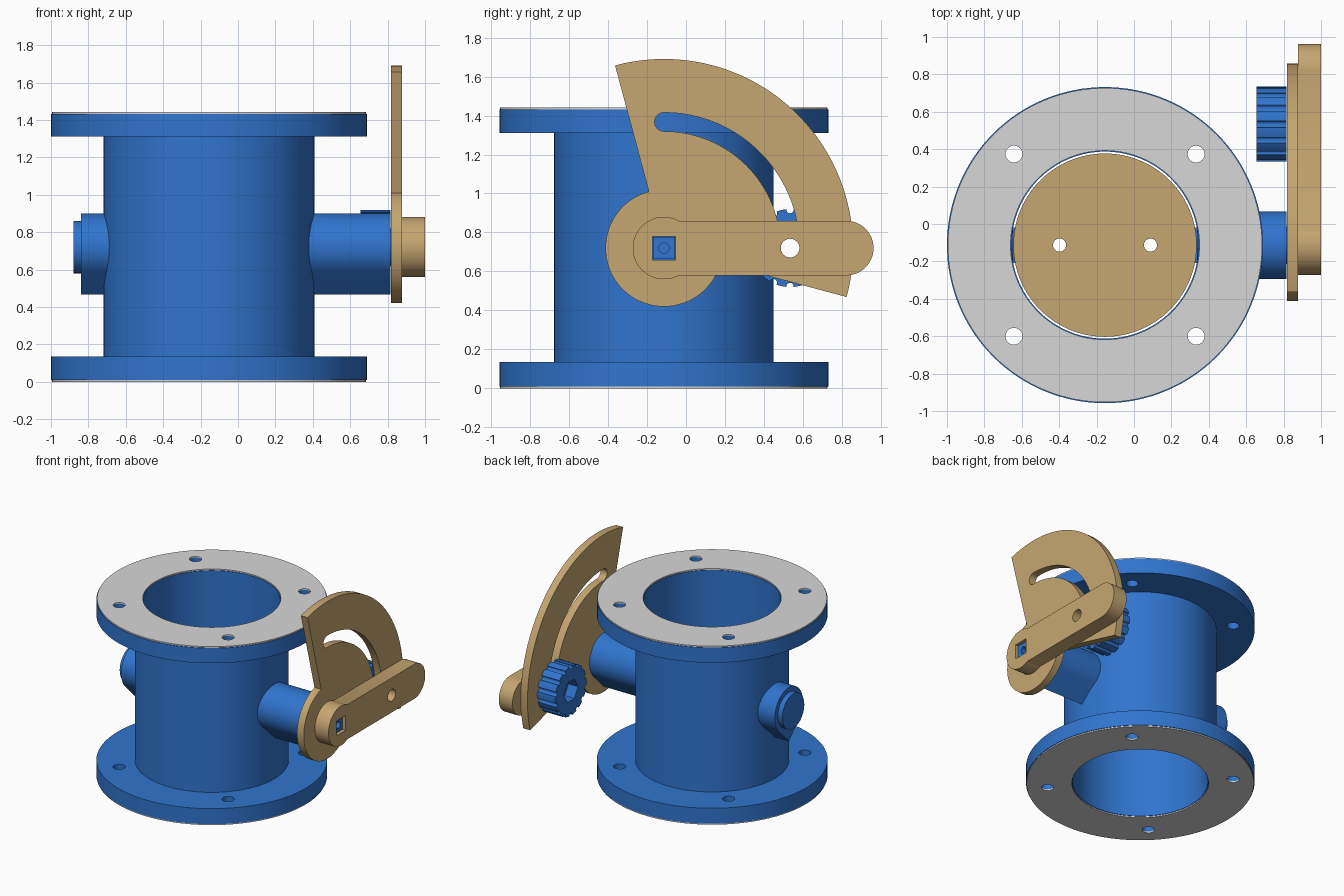
import bpy, bmesh, math
from mathutils import Vector

if "Cube" in bpy.data.objects:
    bpy.data.objects.remove(bpy.data.objects["Cube"])

CX, CY, CZ = -0.155, -0.113, 0.72      # valve axis and shaft height


def material(name, rgb):
    m = bpy.data.materials.new(name)
    m.diffuse_color = (*rgb, 1)
    m.use_nodes = True
    m.node_tree.nodes["Principled BSDF"].inputs["Base Color"].default_value = m.diffuse_color
    return m


BLUE = material("blue plastic", (0.03, 0.176, 0.62))
TAN = material("tan plastic", (0.56, 0.38, 0.165))
GREY = material("grey gasket", (0.68, 0.68, 0.68))


def arc(r, a0, a1, n=48, c=(0, 0)):
    """Points along an arc, angles in degrees."""
    return [(c[0] + r * math.cos(math.radians(a0 + (a1 - a0) * i / n)),
             c[1] + r * math.sin(math.radians(a0 + (a1 - a0) * i / n))) for i in range(n + 1)]


def circle(r, c=(0, 0), n=96):
    return arc(r, 0, 360, n, c)[:-1]


def rect(hu, hv, c=(0, 0)):
    return [(c[0] + s * hu, c[1] + t * hv) for s, t in ((-1, -1), (1, -1), (1, 1), (-1, 1))]


def prism(name, outline, a, b, mat, axis="Z"):
    """Extrude an outline from a to b: along z about the valve axis, or along x about the shaft."""
    def place(u, v, w):
        return Vector((CX + u, CY + v, w)) if axis == "Z" else Vector((w, CY + u, CZ + v))
    bm = bmesh.new()
    low = [bm.verts.new(place(u, v, a)) for u, v in outline]
    high = [bm.verts.new(place(u, v, b)) for u, v in outline]
    bm.faces.new(low)
    bm.faces.new(high)
    n = len(outline)
    for i in range(n):
        j = (i + 1) % n
        bm.faces.new((low[i], low[j], high[j], high[i]))
    bmesh.ops.recalc_face_normals(bm, faces=bm.faces)
    me = bpy.data.meshes.new(name)
    bm.to_mesh(me)
    bm.free()
    me.materials.append(mat)
    ob = bpy.data.objects.new(name, me)
    bpy.context.collection.objects.link(ob)
    return ob


def combine(ob, tools, op="DIFFERENCE"):
    """Apply booleans one by one and remove the tools."""
    for t in tools:
        bpy.context.view_layer.objects.active = ob
        m = ob.modifiers.new("combine", "BOOLEAN")
        m.operation, m.solver, m.object = op, "EXACT", t
        bpy.ops.object.modifier_apply(modifier=m.name)
        bpy.data.objects.remove(t)


def cut_x(outline, a, b, mat):
    return prism("cutter", outline, a, b, mat, "X")


def cut_z(outline, a, b, mat):
    return prism("cutter", outline, a, b, mat)


BOLTS = [(s * 0.487, t * 0.487) for s in (-1, 1) for t in (-1, 1)]

# Valve body: tube, two flanges and two teardrop shaft bosses
body = prism("valve_body", circle(0.563, n=128), 0.05, 1.39, BLUE)
teardrop = arc(0.18, -45, 225, 72) + [(0, -0.18 * math.sqrt(2))]
combine(body, [
    prism("flange", circle(0.845, n=128), 0.01, 0.135, BLUE),
    prism("flange", circle(0.845, n=128), 1.31, 1.432, BLUE),
    cut_x(teardrop, -0.84, CX, BLUE),
    cut_x(teardrop, CX, 0.815, BLUE),
    cut_x(circle(0.14), -0.88, -0.6, BLUE)], "UNION")
combine(body, [cut_z(circle(0.5, n=128), -0.1, 1.6, BLUE),
               cut_x(circle(0.106), -0.83, 0.9, BLUE)])
combine(body, [cut_z(circle(0.045, c, 32), -0.1, 1.6, BLUE) for c in BOLTS])

# Flange gaskets
gaskets = []
for name, z in (("bottom_gasket", 0.0), ("top_gasket", 1.432)):
    g = prism(name, circle(0.84, n=128), z, z + 0.01, GREY)
    combine(g, [cut_z(circle(0.505, n=128), -0.1, 1.6, GREY)])
    combine(g, [cut_z(circle(0.045, c, 32), -0.1, 1.6, GREY) for c in BOLTS])
    gaskets.append(g)

# Closing disc with two screw holes
SCREWS = [(-0.243, 0), (0.243, 0)]
disc = prism("closing_disc", circle(0.49, n=128), 0.69, 0.75, TAN)
combine(disc, [cut_z(circle(0.035, c, 32), 0.5, 1, TAN) for c in SCREWS])

# Shaft: round, flattened under the disc, square at the lever end
shaft = prism("shaft", circle(0.1), -0.825, 0.825, BLUE, "X")
combine(shaft, [cut_x(rect(0.057, 0.057), 0.8, 0.975, BLUE)], "UNION")
combine(shaft, [cut_z(rect(0.492, 0.3), 0.689, 0.95, BLUE),
                cut_x(circle(0.027, n=24), 0.9, 1.1, BLUE)])
combine(shaft, [cut_z(circle(0.035, c, 32), 0.5, 1, BLUE) for c in SCREWS])

# Quadrant plate with a curved slot
SLOT = 0.647
plate = prism("quadrant_plate", arc(0.97, -15, 105, 64) + arc(0.3, 105, 345, 72),
              0.817, 0.877, TAN, "X")
slot = (arc(SLOT + 0.048, 0, 90, 48) + arc(0.048, 90, 270, 16, (0, SLOT))[1:-1]
        + arc(SLOT - 0.048, 90, 0, 48) + arc(0.048, 180, 360, 16, (SLOT, 0))[1:-1])
combine(plate, [cut_x(slot, 0.7, 1, TAN), cut_x(rect(0.06, 0.06), 0.7, 1, TAN)])

# Lever with round hub and end
lever = prism("lever", arc(0.16, 61, 299, 64) + arc(0.14, -90, 90, 40, (0.935, 0)),
              0.878, 1.0, TAN, "X")
combine(lever, [cut_x(rect(0.06, 0.06), 0.8, 1.1, TAN),
                cut_x(circle(0.048, (SLOT, 0), 40), 0.8, 1.1, TAN)])

# Locking knob: notched grip, hexagonal nut pocket, through hole
grip, LOBES = [], 14
for i in range(LOBES):
    a = 360 * i / LOBES
    grip += arc(0.2, a - 8, a + 8, 4, (SLOT, 0))
    mid = math.radians(a + 180 / LOBES)
    notch = (SLOT + 0.197 * math.cos(mid), 0.197 * math.sin(mid))
    deg = math.degrees(mid)
    grip += arc(0.019, deg - 100, deg - 260, 6, notch)
knob = prism("locking_knob", grip, 0.655, 0.816, BLUE, "X")
combine(knob, [cut_x(circle(0.048, (SLOT, 0), 40), 0.5, 1, BLUE),
               cut_x(circle(0.09, (SLOT, 0), 6), 0.5, 0.74, BLUE)])

# Smooth round walls, keep edges sharp
bpy.ops.object.select_all(action="DESELECT")
for ob in [body, disc, shaft, plate, lever, knob] + gaskets:
    ob.select_set(True)
bpy.context.view_layer.objects.active = body
bpy.ops.object.shade_smooth_by_angle(angle=math.radians(30))
